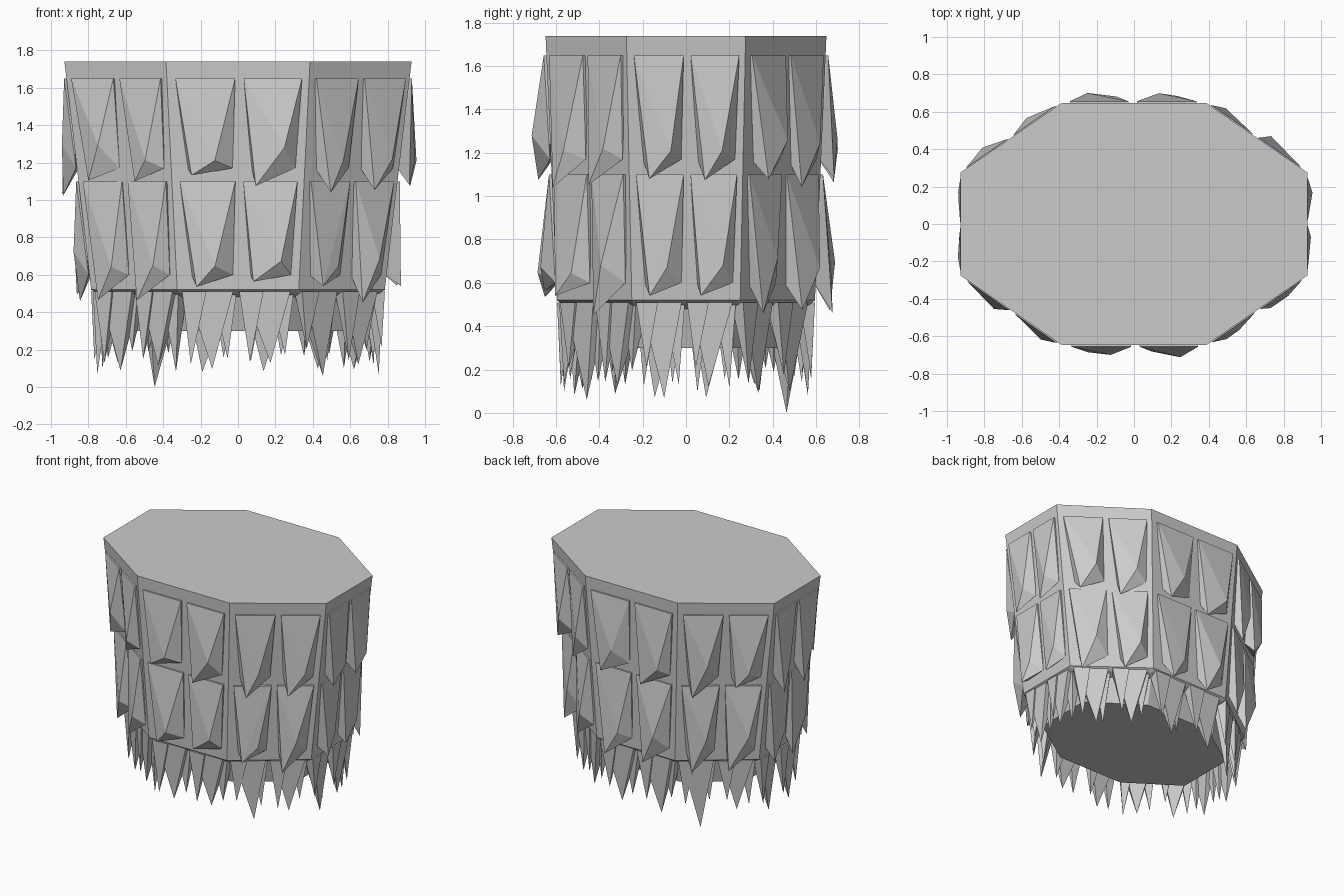
import bpy, bmesh, random
from mathutils import Vector

if "Cube" in bpy.data.objects:
    bpy.data.objects.remove(bpy.data.objects["Cube"])

random.seed(4)
R = random.uniform


def ring(z):
    """Corners of the stretched octagon at height z, counter-clockwise from front left."""
    t = (z - 0.52) / 1.22
    if z < 0.5:
        a, b, hx, hy = 0.27, 0.22, 0.64, 0.47
    else:
        a, b = 0.325 + 0.06 * t, 0.25 + 0.025 * t
        hx, hy = 0.785 + 0.143 * t, 0.595 + 0.053 * t
    pts = [(-a, -hy), (a, -hy), (hx, -b), (hx, b), (a, hy), (-a, hy), (-hx, b), (-hx, -b)]
    return [Vector((x, y, z)) for x, y in pts]


def on_face(i, u, z, d, zr=None):
    """Point on side i: u runs along the side, d is the distance outward."""
    r = ring(zr or z)
    p, q = r[i], r[(i + 1) % 8]
    e = (q - p).normalized()
    v = p.lerp(q, u) + Vector((e.y, -e.x, 0)) * d
    v.z = z
    return v


def hull(bm, pts):
    part = bmesh.new()
    for p in pts:
        part.verts.new(p)
    res = bmesh.ops.convex_hull(part, input=part.verts)
    junk = [v for v in res["geom_interior"] if isinstance(v, bmesh.types.BMVert)]
    bmesh.ops.delete(part, geom=junk, context="VERTS")
    me = bpy.data.meshes.new("tmp")
    part.to_mesh(me)
    bm.from_mesh(me)
    bpy.data.meshes.remove(me)
    part.free()


def finish(bm, name):
    bmesh.ops.recalc_face_normals(bm, faces=bm.faces)
    me = bpy.data.meshes.new(name)
    bm.to_mesh(me)
    bm.free()
    ob = bpy.data.objects.new(name, me)
    bpy.context.collection.objects.link(ob)


# Tapered body with a rim and a narrower foot
bm = bmesh.new()
rim = ring(0.52)
levels = [ring(1.74), rim,
          [Vector((v.x * 0.96, v.y * 0.96, 0.5)) for v in rim],
          [Vector((v.x * 0.88, v.y * 0.88, 0.48)) for v in rim], ring(0.3)]
rows = [[bm.verts.new(v) for v in lv] for lv in levels]
for r0, r1 in zip(rows, rows[1:]):
    for i in range(8):
        bm.faces.new((r0[i], r0[(i + 1) % 8], r1[(i + 1) % 8], r1[i]))
bm.faces.new(rows[0])
bm.faces.new(rows[-1])
finish(bm, "body")

# Two rows of hanging wedge-shaped spikes, two per side
for name, top, bottom in (("upper_spikes", 1.65, 1.17), ("lower_spikes", 1.10, 0.60)):
    bm = bmesh.new()
    for i in range(8):
        for k, (u0, u1) in enumerate(((0.06, 0.48), (0.54, 0.95))):
            w = u1 - u0
            hull(bm, [
                on_face(i, u0, top, 0.012), on_face(i, u1, top, 0.012),
                on_face(i, u0, top, -0.02), on_face(i, u1, top, -0.02),
                on_face(i, u0 + w * 0.15, bottom, -0.01),
                on_face(i, u1 - w * 0.05, bottom, 0.005),
                # outer ridge point and the low tip
                on_face(i, u0 + w * R(0.6, 0.75), bottom + R(0.03, 0.13), R(0.065, 0.09)),
                on_face(i, u0 + w * R(0.2, 0.32), bottom - R(0.03, 0.15), R(0.05, 0.08),
                        bottom)])
    finish(bm, name)

# Fringe of icicle spikes under the rim: wide outer ones, slim inner ones
bm = bmesh.new()


def icicle(i, u, w, d, depth, tip, shift):
    pts = [on_face(i, u + s * w / 2, 0.51, dd, 0.52)
           for s in (-1, 1) for dd in (d, d - depth)]
    pts.append(on_face(i, u + shift, tip, d - depth * 0.25, 0.52))
    hull(bm, pts)


for i in range(8):
    for k, u in enumerate((0.27, 0.74)):
        low = 0.0 if (i, k) == (5, 0) else R(0.06, 0.14)
        icicle(i, u, 0.38, -0.01, 0.09, low, R(-0.04, 0.07))
        icicle(i, u - 0.13, 0.2, 0.0, 0.07, R(0.12, 0.22), R(-0.03, 0.02))
        icicle(i, u + 0.12, 0.2, -0.04, 0.08, R(0.08, 0.2), R(0.0, 0.05))
finish(bm, "fringe_spikes")
